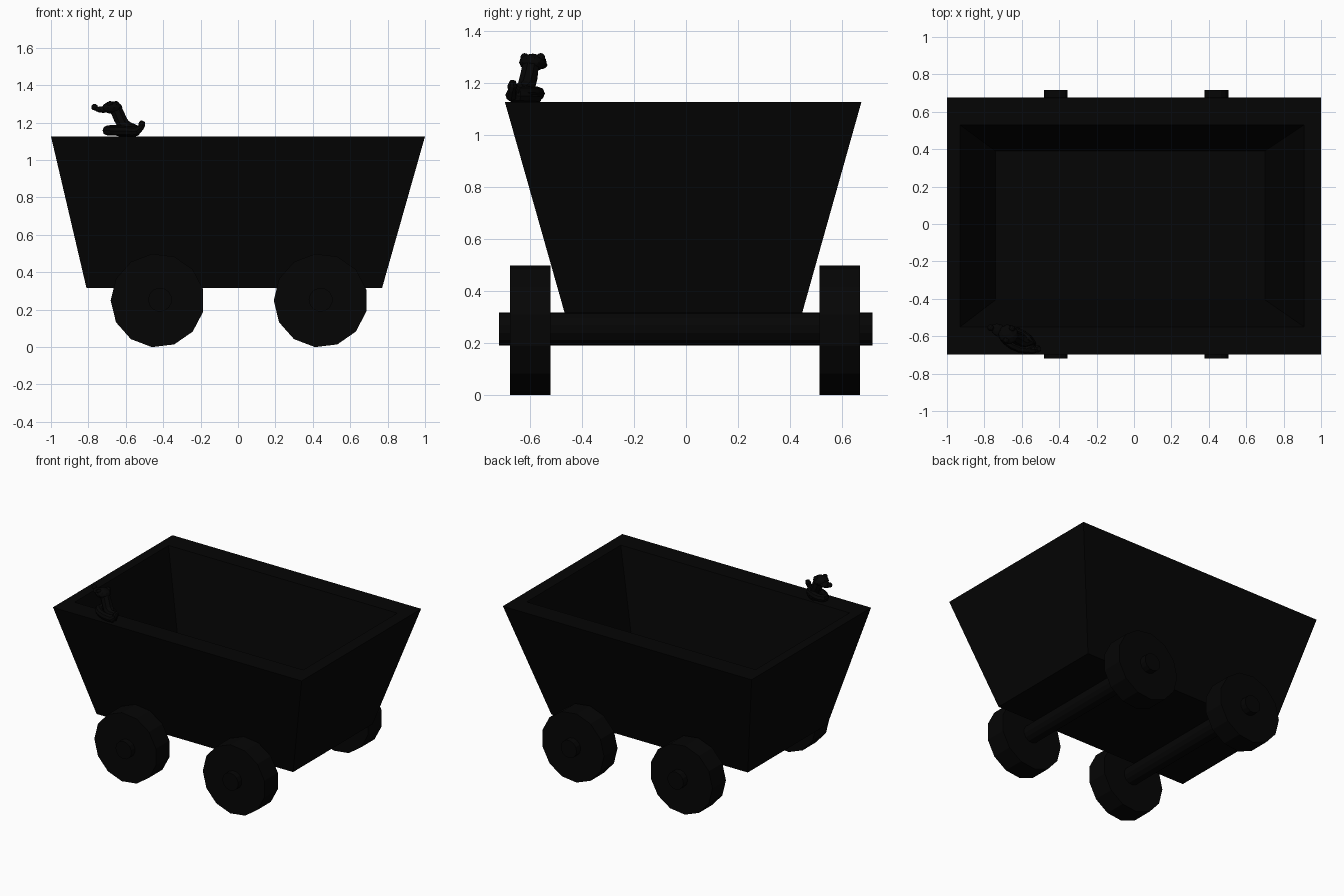
import bpy, bmesh, math
from mathutils import Vector

if "Cube" in bpy.data.objects:
    bpy.data.objects.remove(bpy.data.objects["Cube"])

black = bpy.data.materials.new("soot black")
black.diffuse_color = (0.0015, 0.0015, 0.0015, 1)
black.use_nodes = True
black.node_tree.nodes["Principled BSDF"].inputs["Base Color"].default_value = black.diffuse_color


def finish(name, bm):
    bmesh.ops.recalc_face_normals(bm, faces=bm.faces)
    me = bpy.data.meshes.new(name)
    bm.to_mesh(me)
    bm.free()
    me.materials.append(black)
    ob = bpy.data.objects.new(name, me)
    bpy.context.collection.objects.link(ob)
    return ob


def loft(name, rings):
    """Join closed rings of points and cap both ends."""
    bm = bmesh.new()
    loops = [[bm.verts.new(p) for p in r] for r in rings]
    n = len(loops[0])
    for a, b in zip(loops, loops[1:]):
        for i in range(n):
            j = (i + 1) % n
            bm.faces.new((a[i], a[j], b[j], b[i]))
    bm.faces.new(loops[0][::-1])
    bm.faces.new(loops[-1])
    return finish(name, bm)


def rect(x0, x1, y0, y1, z):
    return [(x0, y0, z), (x1, y0, z), (x1, y1, z), (x0, y1, z)]


def disc(name, x, z, r, y0, y1, n=13):
    ring = lambda y: [(x + r * math.cos(math.pi + math.tau * i / n), y,
                       z + r * math.sin(math.pi + math.tau * i / n)) for i in range(n)]
    return loft(name, [ring(y0), ring(y1)])


# Tapered open tub: outside floor, rim, inside floor
loft("cart_tub", [
    rect(-0.81, 0.77, -0.467, 0.447, 0.315),
    rect(-1.0, 1.0, -0.697, 0.675, 1.127),
    rect(-0.93, 0.91, -0.55, 0.53, 1.127),
    rect(-0.74, 0.70, -0.405, 0.39, 0.40),
])

# Wheels and axles
for x, end in ((-0.43, "left"), (0.442, "right")):
    disc("axle_" + end, x + (0.013 if x < 0 else 0), 0.253, 0.064, -0.72, 0.717)
    disc("front_wheel_" + end, x, 0.249, 0.251, -0.677, -0.522)
    disc("back_wheel_" + end, x, 0.249, 0.251, 0.514, 0.669)


# Small snake resting on the rim corner
def tube(name, pts, n=8):
    rings = []
    for i, (x, y, z, r) in enumerate(pts):
        a = Vector(pts[max(i - 1, 0)][:3])
        b = Vector(pts[min(i + 1, len(pts) - 1)][:3])
        q = (b - a).to_track_quat('Z', 'Y')
        rings.append([Vector((x, y, z)) + q @ Vector((r * math.cos(math.tau * k / n),
                      r * math.sin(math.tau * k / n), 0)) for k in range(n)])
    return loft(name, rings)


axis, side = Vector((-0.89, 0.45, 0)), Vector((0.45, 0.89, 0))
centre = Vector((-0.625, -0.618, 0))
coil = []
for i in range(17):
    t = -0.6 * math.pi + i / 16 * 2.6 * math.pi
    p = centre + axis * 0.085 * math.cos(t + math.pi) + side * 0.035 * math.sin(t + math.pi)
    coil.append((p.x, p.y, 1.148 + 0.018 * i / 16, 0.026))
neck = [(-0.58, -0.632, 1.172, 0.03), (-0.61, -0.615, 1.185, 0.036),
        (-0.632, -0.605, 1.225, 0.036), (-0.65, -0.598, 1.265, 0.034)]
tube("snake_body", coil[:-1] + neck)
tube("snake_tail", [(-0.59, -0.66, 1.148, 0.025), (-0.54, -0.672, 1.155, 0.024),
                    (-0.518, -0.67, 1.175, 0.016), (-0.515, -0.668, 1.19, 0.02),
                    (-0.508, -0.667, 1.208, 0.012)])


# Head, eyes and snout
def blob(name, loc, size, turn=0.0):
    bm = bmesh.new()
    bmesh.ops.create_icosphere(bm, subdivisions=2, radius=1)
    ob = finish(name, bm)
    ob.location, ob.scale, ob.rotation_euler[2] = loc, size, turn


turn = math.radians(-27)
blob("snake_head", (-0.672, -0.59, 1.28), (0.055, 0.053, 0.034), turn)
blob("snake_snout", (-0.72, -0.57, 1.27), (0.05, 0.034, 0.018), turn)
blob("snake_tongue", (-0.767, -0.555, 1.283), (0.018, 0.018, 0.018), turn)
for s in (-1, 1):
    p = Vector((-0.668, -0.59, 1.299)) + side * 0.035 * s
    blob("snake_eye", p, (0.017, 0.017, 0.017))
